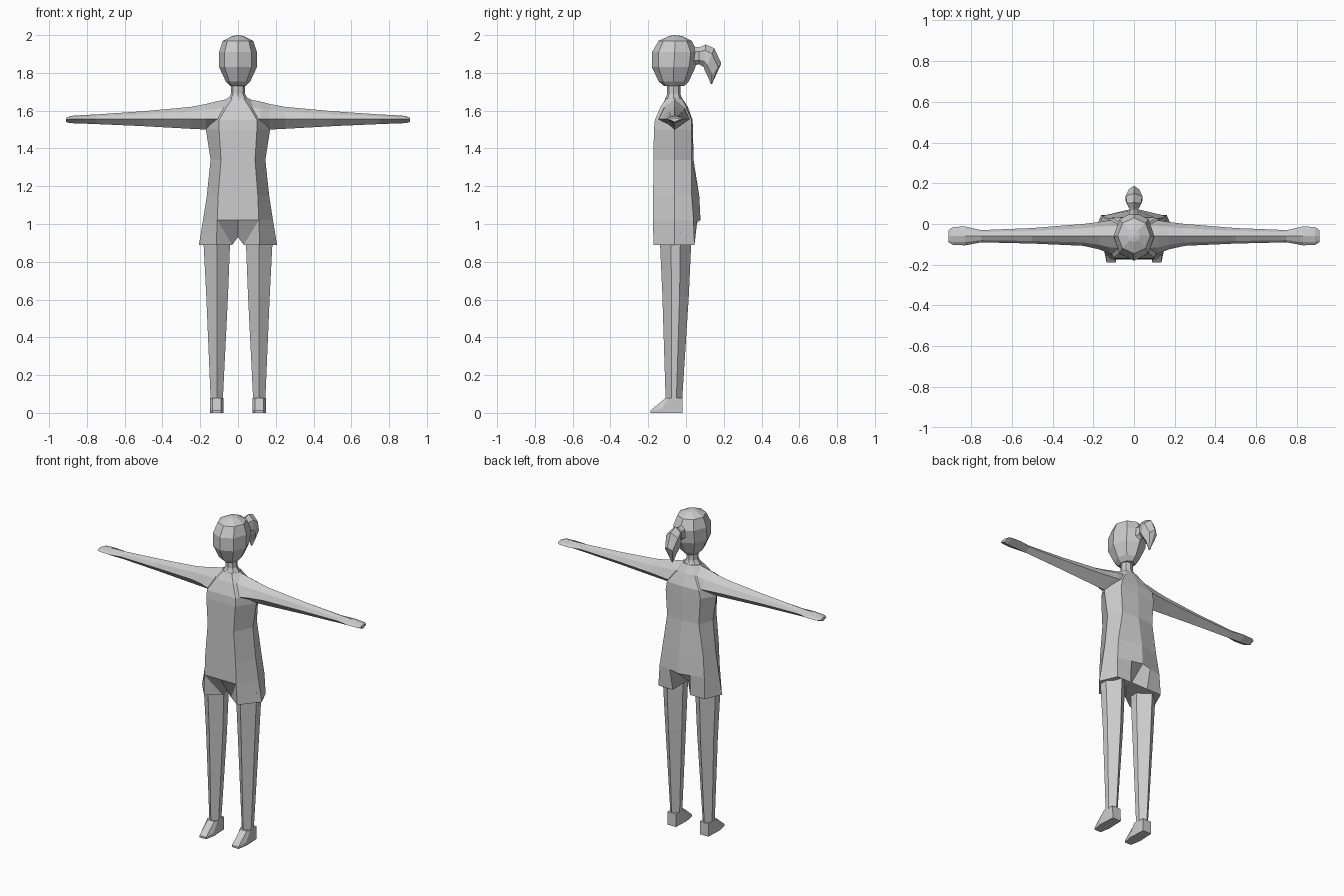
import bpy, bmesh
from math import sin, cos, pi
from mathutils import Vector


def loft(name, rings, mirror=False):
    """Skin a list of equal-length point rings, cap both ends; optionally mirror in x."""
    bm = bmesh.new()
    for s in ((1, -1) if mirror else (1,)):
        vr = [[bm.verts.new((s * p[0], p[1], p[2])) for p in r] for r in rings]
        n = len(rings[0])
        for a, b in zip(vr, vr[1:]):
            for i in range(n):
                j = (i + 1) % n
                bm.faces.new((a[i], a[j], b[j], b[i]))
        bm.faces.new(vr[0])
        bm.faces.new(vr[-1])
        if not mirror:
            bmesh.ops.remove_doubles(bm, verts=bm.verts[:], dist=1e-4)
    bmesh.ops.dissolve_degenerate(bm, dist=1e-4, edges=bm.edges[:])
    bmesh.ops.recalc_face_normals(bm, faces=bm.faces[:])
    me = bpy.data.meshes.new(name)
    bm.to_mesh(me)
    bm.free()
    ob = bpy.data.objects.new(name, me)
    bpy.context.collection.objects.link(ob)
    return ob


def ring(a, b, w, n=8):
    """Ellipse of half width w in x whose other axis runs from (y,z) a to b."""
    a, b = Vector((0, *a)), Vector((0, *b))
    c, h = (a + b) / 2, (a - b) / 2
    return [c + h * cos(2 * pi * i / n) + Vector((w * sin(2 * pi * i / n), 0, 0))
            for i in range(n)]


# Head: front and back y at each height, half width
loft("head", [ring((f, z), (b, z), w) for z, f, b, w in (
    (1.73, -.115, -.01, .04), (1.755, -.145, .015, .065), (1.83, -.18, .05, .10),
    (1.91, -.18, .06, .10), (1.97, -.145, .03, .08), (1.995, -.09, -.02, .03),
    (2.0, -.065, -.055, .005))])

# Neck
loft("neck", [ring((f, z), (b, z), w) for z, f, b, w in (
    (1.64, -.12, -.01, .07), (1.675, -.105, -.025, .045),
    (1.69, -.10, -.03, .036), (1.74, -.10, -.03, .036))])

# Ponytail with its narrow tie
loft("ponytail", [ring(a, b, w, 6) for a, b, w in (
    ((.04, 1.94), (.04, 1.84), .03), ((.07, 1.935), (.07, 1.845), .022),
    ((.105, 1.95), (.095, 1.83), .04), ((.15, 1.93), (.10, 1.81), .047),
    ((.187, 1.85), (.12, 1.77), .03), ((.137, 1.74), (.132, 1.74), .004))])


# Tunic: height, front half width, front y, side x, back half width, back corner y, back y
def tunic_ring(z, fx, yf, sx, bx, by, yb):
    half = [(fx, yf, z), (sx, -.06, z), (bx, by, z)]
    return half + [(0, yb, z)] + [(-x, y, z) for x, y, z in reversed(half)]


loft("tunic", [tunic_ring(*r) for r in (
    (1.665, .03, -.105, .06, .035, -.025, -.02),
    (1.62, .06, -.135, .11, .06, .0, .01),
    (1.55, .10, -.165, .165, .11, .03, .035),
    (1.50, .10, -.17, .17, .12, .03, .037),
    (1.34, .09, -.172, .145, .11, .03, .04),
    (1.15, .105, -.174, .165, .14, .03, .07),
    (1.02, .11, -.175, .185, .155, .04, .077))])

# Short legs flaring below the tunic
loft("shorts", [
    [(0, -.175, 1.02), (.11, -.175, 1.02), (.11, -.175, 1.02), (.185, -.06, 1.02),
     (.155, .04, 1.02), (.07, .06, 1.02), (0, .077, 1.02)],
    [(0, -.07, .93), (.03, -.11, .89), (.115, -.172, .89), (.207, -.06, .89),
     (.16, .045, .89), (.06, .045, .89), (0, -.02, .94)]], mirror=True)


# Arms and hands: x, front y, back y, ridge z, bottom z
def arm_ring(x, yf, yb, top, bot, c=-.06):
    m = min(1.555, (top + bot) / 2 + .002) if x > .7 else 1.555
    u = m + .6 * (top - m)
    return [(x, yf, m), (x, c + .65 * (yf - c), u), (x, c, top),
            (x, c + .65 * (yb - c), u), (x, yb, m), (x, c, bot)]


loft("arms", [arm_ring(*r) for r in (
    (.05, -.15, .02, 1.662, 1.5), (.12, -.145, .018, 1.648, 1.5),
    (.17, -.125, .01, 1.635, 1.5), (.25, -.107, 0, 1.62, 1.504),
    (.5, -.096, -.02, 1.597, 1.518), (.75, -.09, -.03, 1.58, 1.529),
    (.83, -.105, -.012, 1.576, 1.532), (.89, -.102, -.015, 1.572, 1.534),
    (.91, -.09, -.03, 1.562, 1.54))], mirror=True)


# Legs: height, inner x, outer x, front y, back y
def leg_ring(z, xi, xo, yf, yb):
    c, y1, y2 = (xi + xo) / 2, yf + .35 * (yb - yf), yf + .65 * (yb - yf)
    return [(c, yf, z), (xo, y1, z), (xo, y2, z), (c, yb, z), (xi, y2, z), (xi, y1, z)]


loft("legs", [leg_ring(*r) for r in (
    (.95, .04, .185, -.14, .03), (.62, .053, .168, -.125, .015),
    (.075, .08, .145, -.108, -.02))], mirror=True)


# Feet: lofted from sole to ankle with a sloping toe
def foot_ring(z, yf, ym, yb, dz=0):
    return [(.09, yf, z), (.135, yf, z), (.147, ym, z + dz), (.142, yb, z + dz),
            (.083, yb, z + dz), (.078, ym, z + dz)]


loft("feet", [foot_ring(0, -.188, -.12, -.018), foot_ring(.012, -.188, -.13, -.018, .01),
              foot_ring(.08, -.107, -.09, -.02)], mirror=True)
